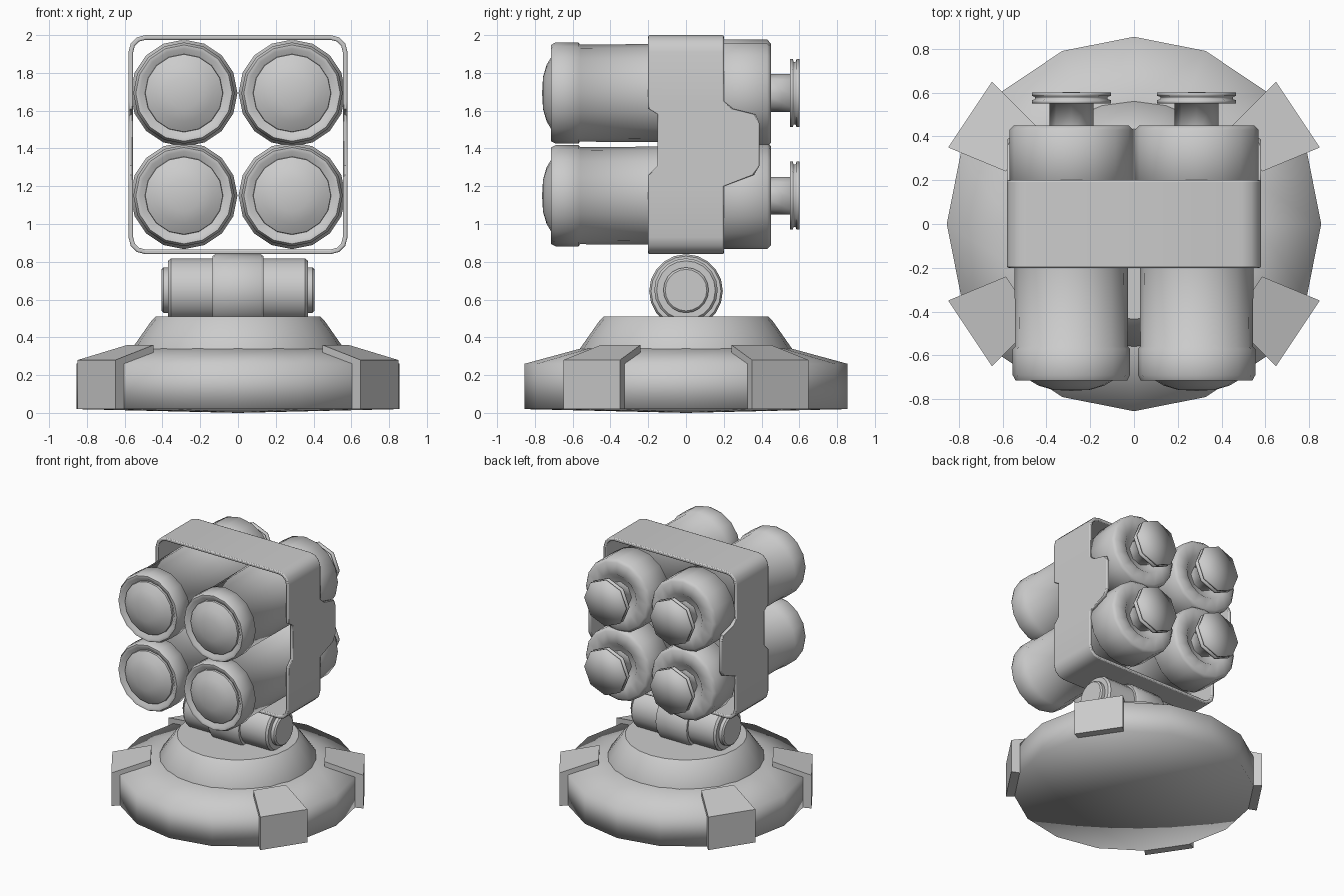
import bpy, bmesh, math
from mathutils import Matrix, Vector

if "Cube" in bpy.data.objects:
    bpy.data.objects.remove(bpy.data.objects["Cube"])


def finish(name, bm, angle=40):
    bmesh.ops.remove_doubles(bm, verts=bm.verts, dist=1e-5)
    bmesh.ops.recalc_face_normals(bm, faces=bm.faces)
    me = bpy.data.meshes.new(name)
    bm.to_mesh(me)
    bm.free()
    ob = bpy.data.objects.new(name, me)
    bpy.context.collection.objects.link(ob)
    bpy.ops.object.select_all(action='DESELECT')
    ob.select_set(True)
    bpy.context.view_layer.objects.active = ob
    bpy.ops.object.shade_smooth_by_angle(angle=math.radians(angle))
    return ob


def lathe(name, profile, sides, axis='Z', loc=(0, 0, 0), angle=40):
    """Revolve (radius, height) points around an axis."""
    bm = bmesh.new()
    rot = {'Z': Matrix(), 'X': Matrix.Rotation(math.pi / 2, 4, 'Y'),
           'Y': Matrix.Rotation(-math.pi / 2, 4, 'X')}[axis]
    m = Matrix.Translation(loc) @ rot
    rings = []
    for r, h in profile:
        if r == 0:
            rings.append([bm.verts.new(m @ Vector((0, 0, h)))])
        else:
            rings.append([bm.verts.new(m @ Vector((
                r * math.cos(math.tau * i / sides), r * math.sin(math.tau * i / sides), h)))
                for i in range(sides)])
    for a, b in zip(rings, rings[1:]):
        for i in range(sides):
            j = (i + 1) % sides
            quad = [a[i % len(a)], a[j % len(a)], b[j % len(b)], b[i % len(b)]]
            bm.faces.new(list(dict.fromkeys(quad)))
    return finish(name, bm, angle)


# base disc and raised collar
lathe("base_disc", [(0, 0), (0.855, 0.02), (0.855, 0.26), (0.56, 0.34), (0, 0.34)], 16, angle=100)
lathe("base_collar", [(0.56, 0.33), (0.56, 0.342), (0.46, 0.485), (0.435, 0.51), (0, 0.51)], 24)

# four wedge feet
for n, deg in enumerate((33.7, 146.3, 213.7, 326.3)):
    bm = bmesh.new()
    spin = Matrix.Rotation(math.radians(deg), 4, 'Z')
    for u, half, top in ((0.62, 0.125, 0.36), (0.90, 0.18, 0.28)):
        for v in (-half, half):
            for z in (0.02, top):
                bm.verts.new(spin @ Vector((u, v, z)))
    bmesh.ops.convex_hull(bm, input=bm.verts)
    finish(f"foot_{n + 1}", bm, 20)

# tilt hinge
lathe("hinge_barrel", [(0, -0.405), (0.11, -0.405), (0.12, -0.395), (0.12, -0.37), (0.155, -0.37),
                       (0.168, -0.355), (0.168, 0.355), (0.155, 0.37), (0.12, 0.37),
                       (0.12, 0.395), (0.11, 0.405), (0, 0.405)], 20, 'X', (0, 0, 0.65))
lathe("hinge_knuckle", [(0, -0.135), (0.185, -0.135), (0.195, -0.12), (0.195, 0.12),
                        (0.185, 0.135), (0, 0.135)], 20, 'X', (0, 0, 0.645))


# square frame around the tubes, side panels wider at the back
SIDE = [(1.20, -0.2, 0.2), (1.26, -0.2, 0.36), (1.31, -0.15, 0.39),
        (1.53, -0.15, 0.39), (1.58, -0.15, 0.37), (1.61, -0.2, 0.25), (1.65, -0.2, 0.2)]


def frame_loop(inset):
    half, r, zc = 0.58 - inset, 0.09 - inset, 1.42
    pts = [(half, z, f, b) for z, f, b in SIDE]
    c = half - r

    def corner(sx, sz, start):
        for k in range(4):
            a = math.radians(start + k * 30)
            pts.append((sx * c + r * math.cos(a), zc + sz * c + r * math.sin(a), -0.2, 0.2))
    corner(1, 1, 0)
    corner(-1, 1, 90)
    pts.extend((-half, z, f, b) for z, f, b in reversed(SIDE))
    corner(-1, -1, 180)
    corner(1, -1, 270)
    return pts


bm = bmesh.new()
cols = []
for inset in (0, 0.025):
    loop = frame_loop(inset)
    cols.append([bm.verts.new((x, f, z)) for x, z, f, b in loop])
    cols.append([bm.verts.new((x, b, z)) for x, z, f, b in loop])
cols = [cols[0], cols[1], cols[3], cols[2]]
for k in range(4):
    a, b = cols[k], cols[(k + 1) % 4]
    for i in range(len(a)):
        j = (i + 1) % len(a)
        bm.faces.new((a[i], a[j], b[j], b[i]))
frame = finish("tube_frame", bm)
bev = frame.modifiers.new("soft_edges", 'BEVEL')
bev.width, bev.segments, bev.limit_method, bev.angle_limit = 0.007, 2, 'ANGLE', math.radians(60)

# four tubes, each with a lens and a rear connector
TUBE = [(0, -0.69), (0.21, -0.69), (0.235, -0.715), (0.255, -0.715), (0.268, -0.69), (0.268, -0.57),
        (0.257, -0.56), (0.262, 0.18), (0.283, 0.2), (0.283, 0.43), (0.262, 0.45),
        (0.17, 0.45), (0.13, 0.41), (0, 0.41)]
LENS = [(0.208, -0.68), (0.205, -0.705), (0.15, -0.738), (0.085, -0.757), (0, -0.762)]
CONNECTOR = [(0.1, 0.4), (0.1, 0.55), (0.18, 0.55), (0.18, 0.565), (0.165, 0.57),
             (0.165, 0.58), (0.18, 0.585), (0.18, 0.6), (0, 0.602)]
for sx, side in ((-1, "left"), (1, "right")):
    for z, row in ((1.15, "lower"), (1.693, "upper")):
        at = (sx * 0.286, 0, z)
        lathe(f"tube_{row}_{side}", TUBE, 16, 'Y', at, 50)
        lathe(f"lens_{row}_{side}", LENS, 16, 'Y', at, 50)
        lathe(f"connector_{row}_{side}", CONNECTOR, 8, 'Y', at, 100)
